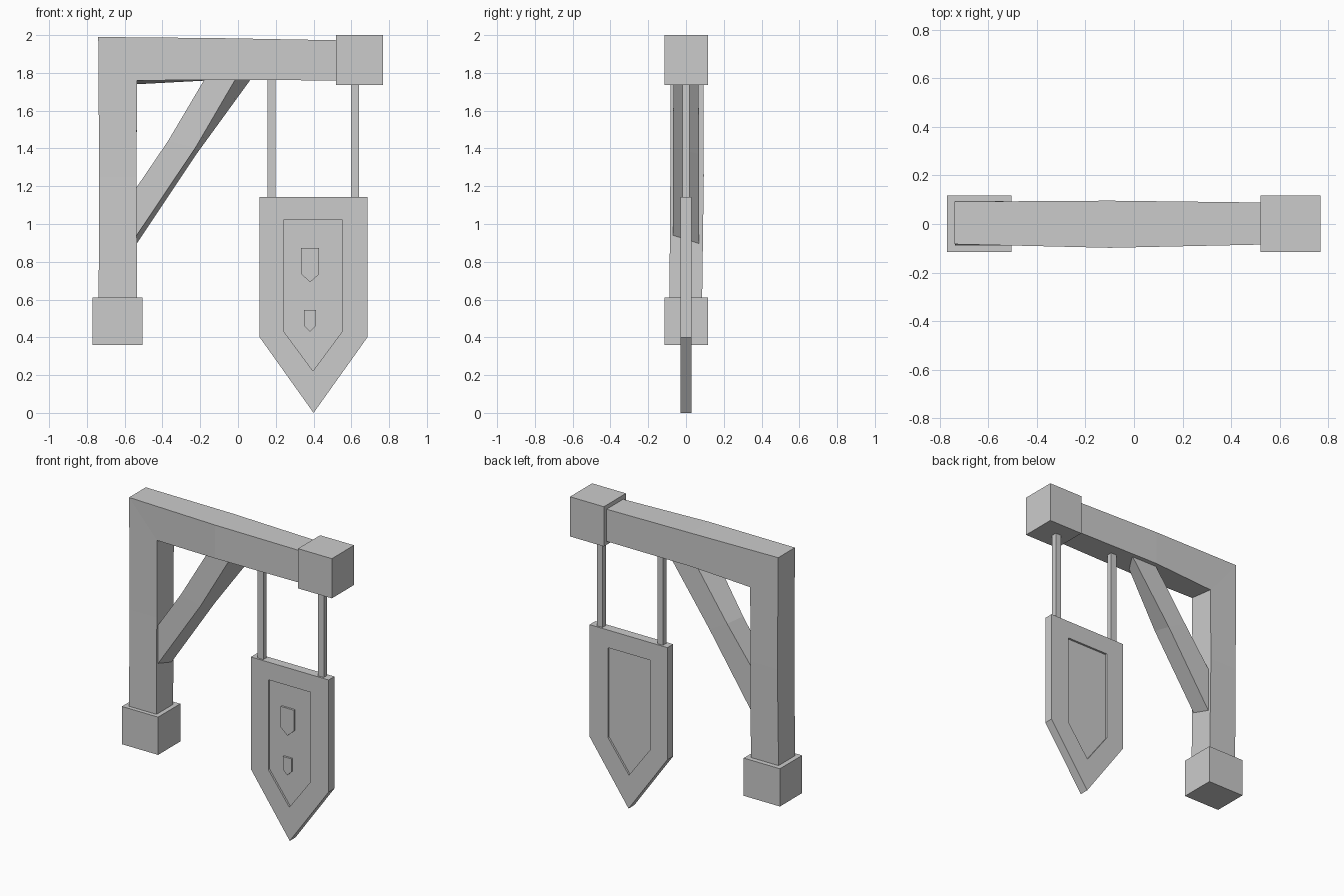
import bpy, bmesh

if "Cube" in bpy.data.objects:
    bpy.data.objects.remove(bpy.data.objects["Cube"])


def loft(name, rings):
    """Flat-faced solid through rings of equal point count, capped at both ends."""
    bm = bmesh.new()
    vs = [[bm.verts.new(p) for p in r] for r in rings]
    n = len(vs[0])
    for a, b in zip(vs, vs[1:]):
        for i in range(n):
            j = (i + 1) % n
            bm.faces.new((a[i], a[j], b[j], b[i]))
    bm.faces.new(vs[0])
    bm.faces.new(vs[-1])
    bmesh.ops.recalc_face_normals(bm, faces=bm.faces)
    me = bpy.data.meshes.new(name)
    bm.to_mesh(me)
    bm.free()
    ob = bpy.data.objects.new(name, me)
    bpy.context.collection.objects.link(ob)
    return ob


def box(name, x0, x1, y0, y1, z0, z1):
    return loft(name, [[(x0, y0, z), (x1, y0, z), (x1, y1, z), (x0, y1, z)] for z in (z0, z1)])


def section(outer, inner, y0, y1, dx=0, dz=0, top_dx=0):
    """Timber cross-section; the back edges may be shifted for a hand-hewn look."""
    (ox, oz), (ix, iz) = outer, inner
    return [(ox, y0, oz), (ix, y0, iz), (ix + dx, y1, iz + dz), (ox + top_dx, y1, oz)]


def shield(x, hw, top, shoulder, tip, y):
    return [(x - hw, y, top), (x + hw, y, top), (x + hw, y, shoulder),
            (x, y, tip), (x - hw, y, shoulder)]


# Post and beam: one bent, slightly uneven timber
loft("post_and_beam", [
    section((-0.738, 0.58), (-0.535, 0.58), -0.088, 0.085),
    section((-0.735, 1.25), (-0.537, 1.25), -0.083, 0.094),
    section((-0.74, 1.99), (-0.535, 1.76), -0.083, 0.092, dz=-0.02),
    section((-0.10, 1.984), (-0.10, 1.763), -0.098, 0.096),
    section((0.56, 1.972), (0.56, 1.76), -0.084, 0.088),
])

# Diagonal brace
loft("brace", [
    section((-0.57, 1.145), (-0.57, 0.89), -0.07, 0.07, dz=-0.045),
    section((-0.37, 1.44), (-0.225, 1.405), -0.07, 0.07, dx=0.005, dz=-0.035, top_dx=0.02),
    section((-0.163, 1.79), (0.0, 1.79), -0.065, 0.065, dx=0.085, top_dx=0.06),
])

# End blocks
box("foot_block", -0.77, -0.505, -0.115, 0.117, 0.36, 0.61)
box("beam_cap", 0.52, 0.768, -0.115, 0.117, 1.737, 2.0)

# Hanging rods
for side, x in (("left", 0.177), ("right", 0.62)):
    box("hanging_rod_" + side, x - 0.021, x + 0.021, -0.018, 0.018, 1.12, 1.78)

# Sign board with a recessed panel on both faces
outer = (0.4, 0.285, 1.142, 0.40, 0.0)
inner = (0.397, 0.154, 1.025, 0.43, 0.222)
loft("sign_board", [
    shield(*inner, -0.017), shield(*inner, -0.03), shield(*outer, -0.03),
    shield(*outer, 0.03), shield(*inner, 0.03), shield(*inner, 0.017),
])

# Raised emblems on the front panel
for name, shape in (("emblem_large", (0.382, 0.048, 0.873, 0.735, 0.692)),
                    ("emblem_small", (0.381, 0.031, 0.546, 0.46, 0.43))):
    loft(name, [shield(*shape, -0.03), shield(*shape, -0.01)])
